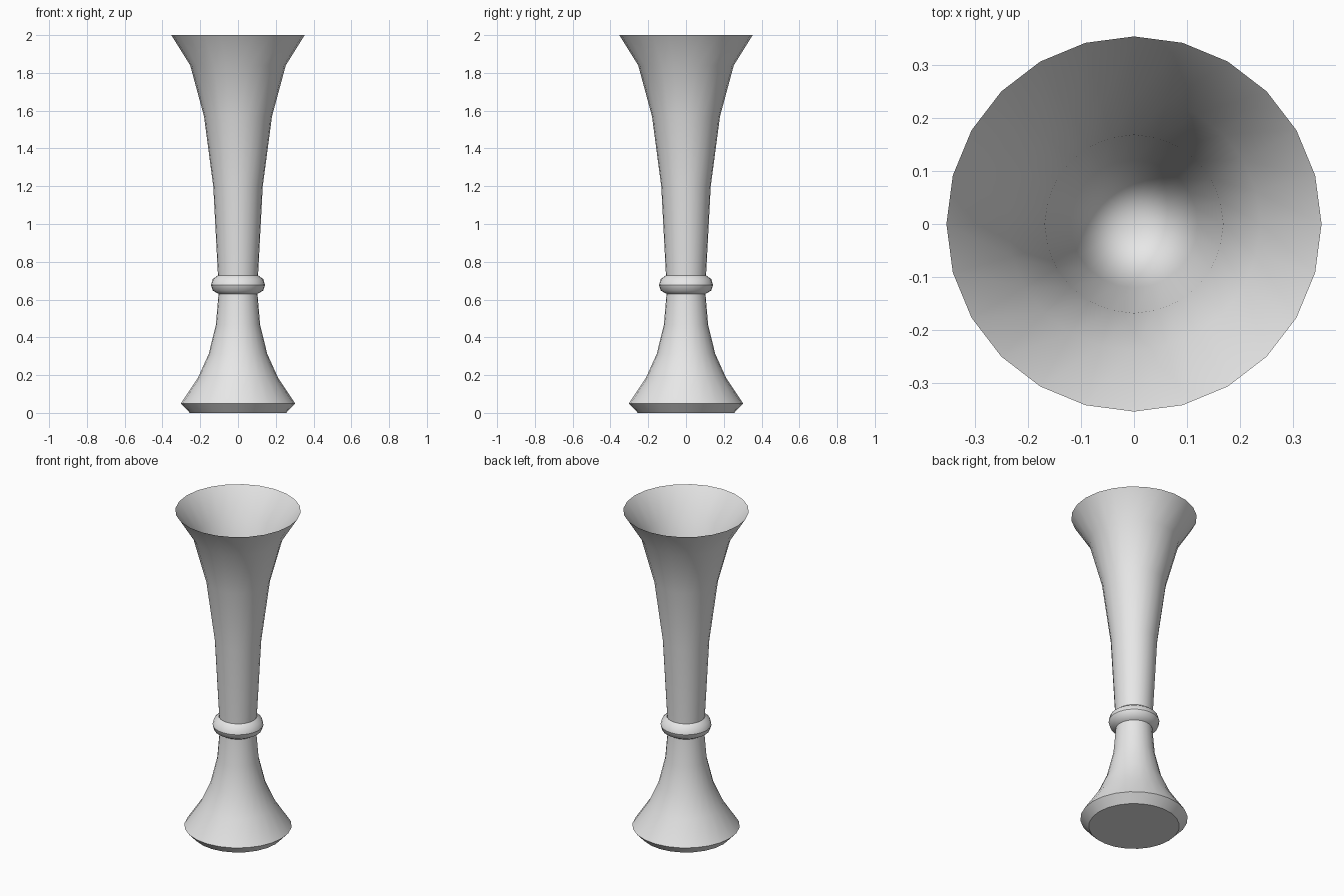
import bpy, bmesh, math

SIDES = 24

cube = bpy.data.objects.get("Cube")
if cube:
    bpy.data.objects.remove(cube, do_unlink=True)

grey = bpy.data.materials.new("plain grey")
grey.use_nodes = True
grey.diffuse_color = (0.8, 0.8, 0.8, 1)
grey.node_tree.nodes["Principled BSDF"].inputs["Base Color"].default_value = (0.8, 0.8, 0.8, 1)


def lathe(name, profile, sharp=(), cap_bottom=False):
    """Turn (radius, z) points around z; sharp lists the profile rings kept crisp."""
    bm = bmesh.new()
    rings = []
    for r, z in profile:
        if r == 0:
            rings.append([bm.verts.new((0, 0, z))] * SIDES)
        else:
            rings.append([bm.verts.new((r * math.cos(a), r * math.sin(a), z))
                          for a in (2 * math.pi * i / SIDES for i in range(SIDES))])
    for low, high in zip(rings, rings[1:]):
        for i in range(SIDES):
            j = (i + 1) % SIDES
            corners = [low[i], low[j], high[j], high[i]]
            bm.faces.new(list(dict.fromkeys(corners)))
    if cap_bottom:
        bm.faces.new(list(reversed(rings[0])))
    for face in bm.faces:
        face.smooth = True
    for k in sharp:
        for i in range(SIDES):
            bm.edges.get((rings[k][i], rings[k][(i + 1) % SIDES])).smooth = False
    mesh = bpy.data.meshes.new(name)
    bm.to_mesh(mesh)
    bm.free()
    mesh.materials.append(grey)
    obj = bpy.data.objects.new(name, mesh)
    bpy.context.collection.objects.link(obj)
    return obj


# Flared foot with a bevelled underside
lathe("foot", [(0.255, 0), (0.302, 0.05), (0.212, 0.186), (0.155, 0.312),
               (0.117, 0.467), (0.103, 0.632)], sharp=(0, 1), cap_bottom=True)

# Collar around the stem, crisp along its middle
lathe("collar", [(0.103, 0.63), (0.134, 0.648), (0.143, 0.677),
                 (0.134, 0.708), (0.107, 0.728)], sharp=(2,))

# Trumpet-shaped vessel: outside up to the rim, then down to a pointed hollow
lathe("vessel", [(0.106, 0.726), (0.131, 1.2), (0.18, 1.57), (0.253, 1.84), (0.353, 2.0),
                 (0.238, 1.84), (0.168, 1.57), (0.12, 1.2), (0, 0.75)], sharp=(4,))
